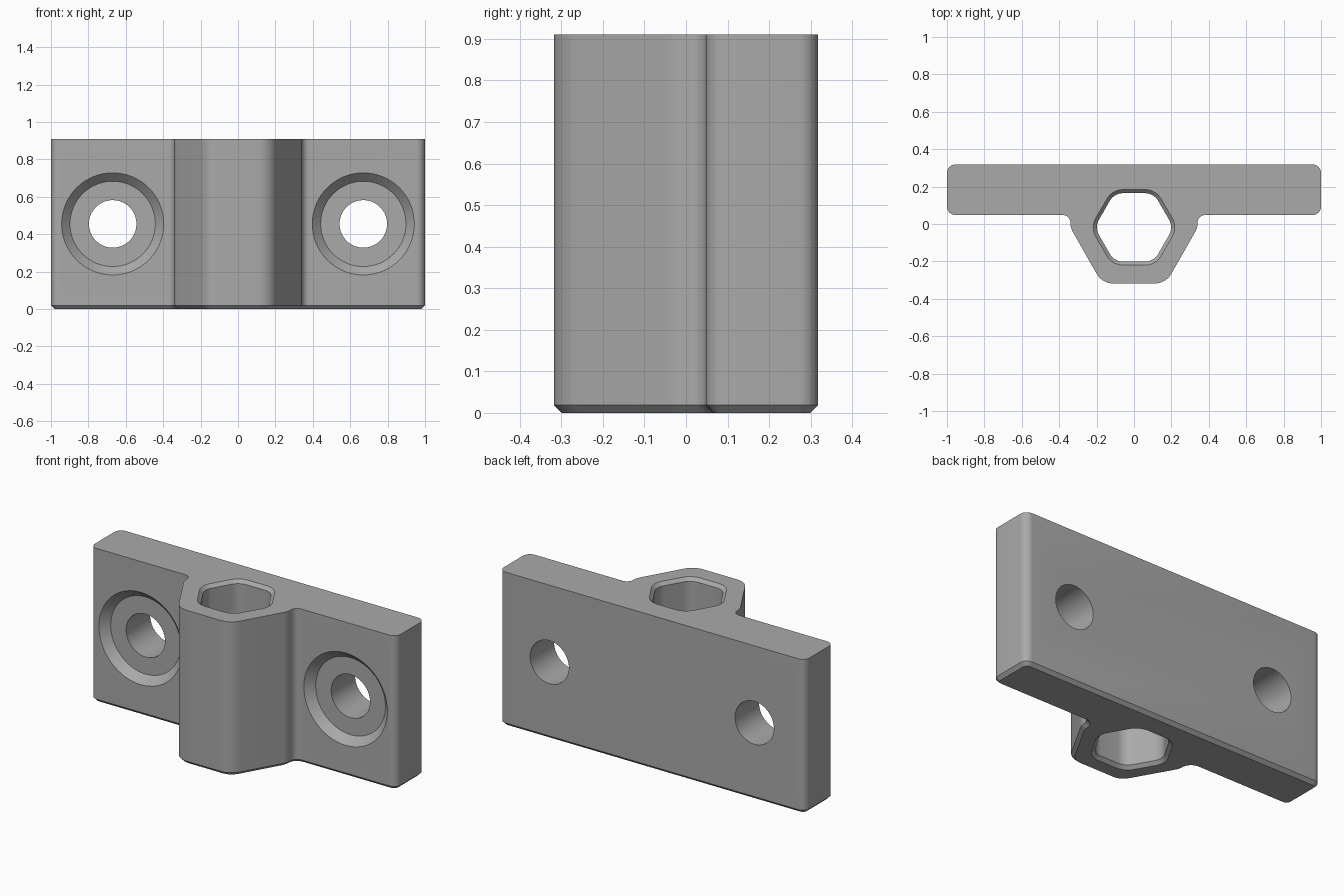
import bpy, math
from mathutils import Vector

cube = bpy.data.objects.get("Cube")
if cube:
    bpy.data.objects.remove(cube, do_unlink=True)

HEIGHT, CHAMFER = 0.91, 0.019
BORE_Y = -0.018

grey = bpy.data.materials.new("light grey")
grey.use_nodes = True
grey.diffuse_color = (0.4, 0.4, 0.4, 1)
grey.node_tree.nodes["Principled BSDF"].inputs["Base Color"].default_value = grey.diffuse_color


def rounded(corners, grow=0.0, steps=8):
    """Offset a counter-clockwise outline (x, y, radius) and round its corners."""
    out, n = [], len(corners)
    for i, (x, y, r) in enumerate(corners):
        p = Vector((x, y))
        d1 = (p - Vector(corners[i - 1][:2])).normalized()
        d2 = (Vector(corners[(i + 1) % n][:2]) - p).normalized()
        n1, n2 = Vector((d1.y, -d1.x)), Vector((d2.y, -d2.x))
        turn = math.atan2(d1.cross(d2), d1.dot(d2))
        sign = 1 if turn > 0 else -1
        radius = r + sign * grow
        p = p + (n1 + n2) * grow / (1 + n1.dot(n2))
        centre = p - (n1 + n2) * sign * radius / (1 + n1.dot(n2))
        start = math.atan2(n1.y * sign, n1.x * sign)
        for k in range(steps + 1):
            a = start + turn * k / steps
            out.append(centre + radius * Vector((math.cos(a), math.sin(a))))
    return out


def loft(name, rings):
    """Join equal rings of points into a closed solid."""
    n = len(rings[0])
    verts = [v for ring in rings for v in ring]
    faces = [tuple(reversed(range(n))), tuple(range(len(verts) - n, len(verts)))]
    for j in range(len(rings) - 1):
        for i in range(n):
            a, b = j * n + i, j * n + (i + 1) % n
            faces.append((a, b, b + n, a + n))
    mesh = bpy.data.meshes.new(name)
    mesh.from_pydata(verts, [], faces)
    mesh.materials.append(grey)
    obj = bpy.data.objects.new(name, mesh)
    bpy.context.collection.objects.link(obj)
    return obj


def prism(name, corners, levels):
    return loft(name, [[(p.x, p.y, z) for p in rounded(corners, grow)] for z, grow in levels])


# Mounting plate with the hexagonal boss in one outline
half = [(0.17, -0.318, 0.1), (0.34, -0.02, 0.1), (0.34, 0.048, 0.04),
        (1, 0.048, 0.045), (1, 0.318, 0.045)]
outline = half + [(-x, y, r) for x, y, r in reversed(half)]
bracket = prism("mounting_bracket", outline,
                [(0, -CHAMFER), (CHAMFER, 0), (HEIGHT, 0)])

# Hexagonal bore, chamfered at both ends
hexagon = [(0.211 * math.cos(math.radians(a)), BORE_Y + 0.211 * math.sin(math.radians(a)), 0.08)
           for a in range(0, 360, 60)]
cutters = [prism("bore_cutter", hexagon,
                 [(-CHAMFER, 2 * CHAMFER), (CHAMFER, 0),
                  (HEIGHT - CHAMFER, 0), (HEIGHT + CHAMFER, 2 * CHAMFER)])]

# Screw holes with conical recesses on the front
for side, x in (("left", 0.67), ("right", -0.67)):
    rings = []
    for y, r in ((0.4, 0.127), (0.094, 0.127), (0.094, 0.228), (0.048, 0.273), (0.028, 0.293)):
        rings.append([(x + r * math.cos(t * math.tau / 64), y, HEIGHT / 2 + r * math.sin(t * math.tau / 64))
                      for t in range(64)])
    cutters.append(loft(side + "_screw_hole_cutter", rings))

for cutter in cutters:
    cutter.hide_render = True
    cutter.hide_set(True)
    mod = bracket.modifiers.new(cutter.name, 'BOOLEAN')
    mod.operation, mod.solver, mod.object = 'DIFFERENCE', 'EXACT', cutter

# Apply the cuts, then shade rounded corners smooth
bpy.context.view_layer.objects.active = bracket
bracket.select_set(True)
for mod in list(bracket.modifiers):
    bpy.ops.object.modifier_apply(modifier=mod.name)
for cutter in cutters:
    bpy.data.objects.remove(cutter, do_unlink=True)
bpy.ops.object.shade_smooth_by_angle(angle=math.radians(25))
